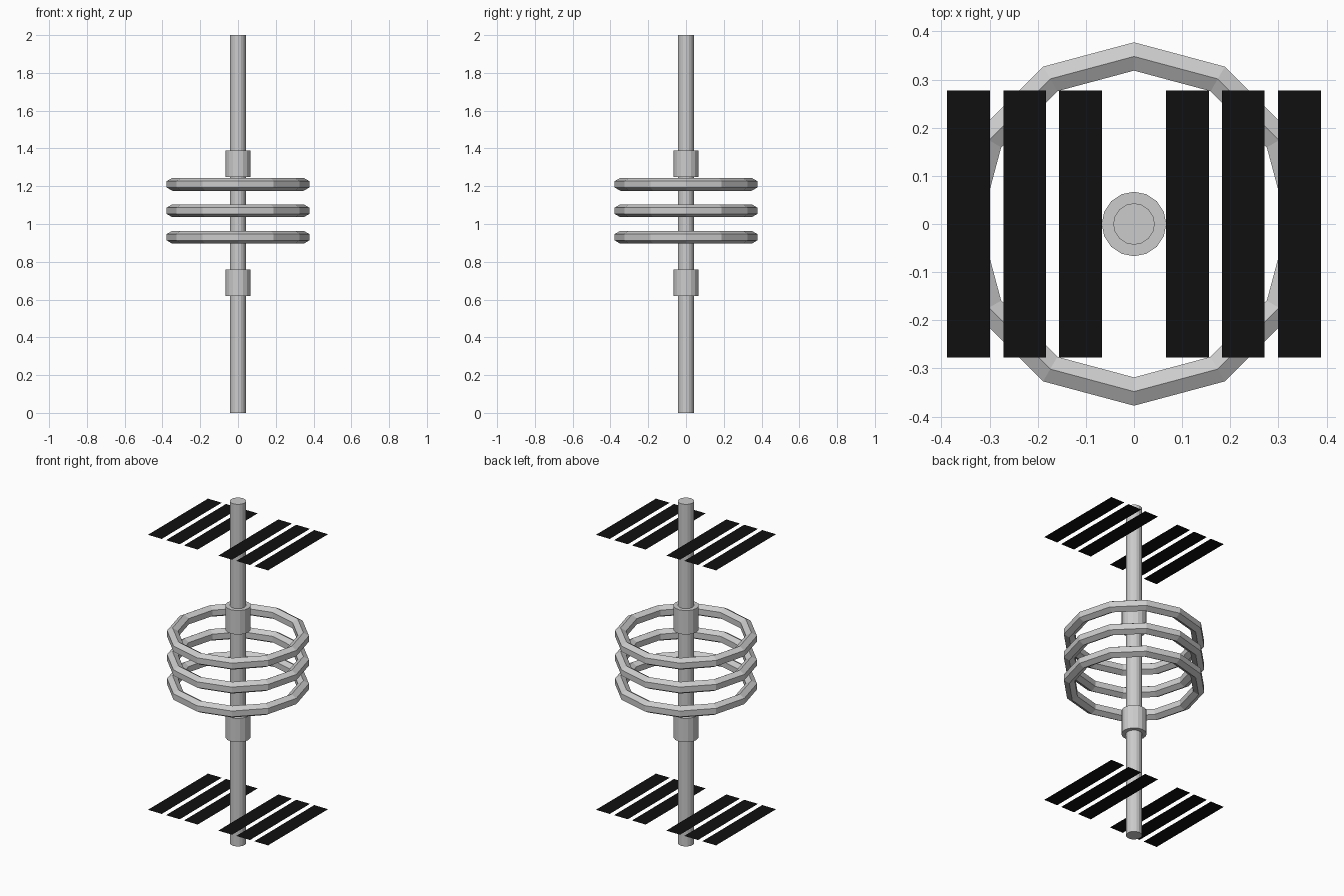
import bpy, bmesh
from math import radians, pi, sin, cos

if "Cube" in bpy.data.objects:
    bpy.data.objects.remove(bpy.data.objects["Cube"])

black = bpy.data.materials.new("black")
black.diffuse_color = (0.005, 0.005, 0.005, 1)
black.use_nodes = True
black.node_tree.nodes["Principled BSDF"].inputs["Base Color"].default_value = black.diffuse_color


def make_object(name, bm):
    mesh = bpy.data.meshes.new(name)
    bm.normal_update()
    bm.to_mesh(mesh)
    bm.free()
    obj = bpy.data.objects.new(name, mesh)
    bpy.context.collection.objects.link(obj)
    return obj


def cylinder(name, radius, z0, z1, sides=16):
    bpy.ops.mesh.primitive_cylinder_add(vertices=sides, radius=radius, depth=z1 - z0,
                                        location=(0, 0, (z0 + z1) / 2))
    bpy.context.object.name = name


def ring(name, z, major=0.348, minor=0.034, sides=12, section=6):
    # hexagonal section with a ridge at top and bottom
    bm = bmesh.new()
    loops = []
    for i in range(sides):
        a = 2 * pi * i / sides
        loop = []
        for j in range(section):
            b = 2 * pi * (j + 0.5) / section
            r = major + minor * cos(b)
            loop.append(bm.verts.new((r * cos(a), r * sin(a), z + minor * sin(b))))
        loops.append(loop)
    for i in range(sides):
        p, q = loops[i], loops[(i + 1) % sides]
        for j in range(section):
            k = (j + 1) % section
            bm.faces.new((p[j], q[j], q[k], p[k]))
    make_object(name, bm)


def slats(name, z):
    # six flat strips, three each side of the pole
    bm = bmesh.new()
    for side in (-1, 1):
        for x in (0.111, 0.227, 0.344):
            cx, w, h = side * x, 0.0445, 0.277
            bm.faces.new([bm.verts.new(c) for c in (
                (cx - w, -h, z), (cx + w, -h, z), (cx + w, h, z), (cx - w, h, z))])
    make_object(name, bm).data.materials.append(black)


# central pole and its collars
cylinder("pole", 0.043, 0, 2)
cylinder("lower_collar", 0.067, 0.62, 0.76)
cylinder("upper_collar", 0.067, 1.25, 1.39)

# floating rings
for n, z in enumerate((0.93, 1.07, 1.21)):
    ring(f"ring_{n + 1}", z)

# black strip panels
slats("lower_slats", 0.196)
slats("upper_slats", 1.804)
